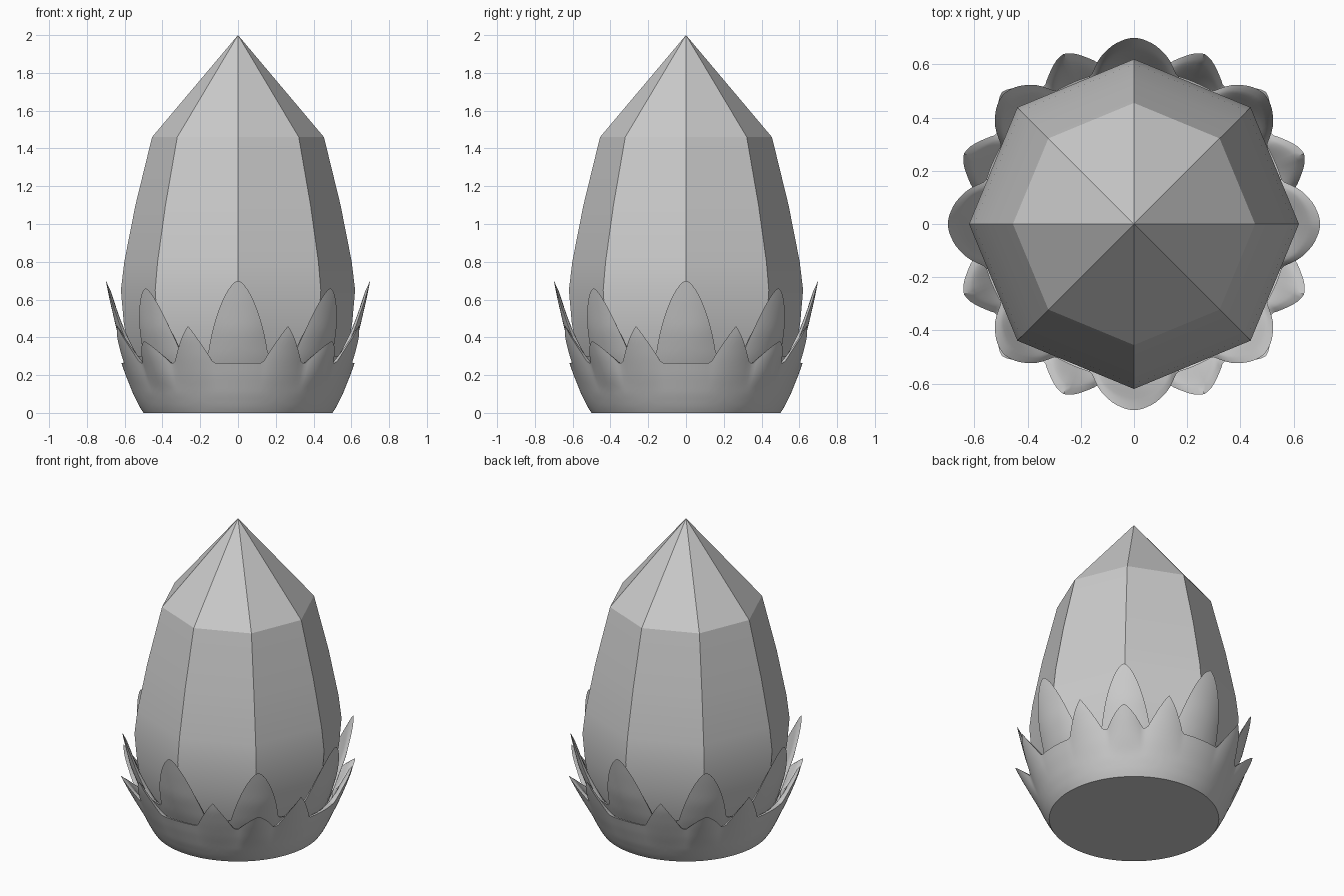
import bpy, bmesh, math

if "Cube" in bpy.data.objects:
    bpy.data.objects.remove(bpy.data.objects["Cube"])

grey = bpy.data.materials.new("stone grey")
grey.diffuse_color = (0.6, 0.6, 0.6, 1)
grey.use_nodes = True
grey.node_tree.nodes["Principled BSDF"].inputs["Base Color"].default_value = grey.diffuse_color


def lerp_profile(points, z):
    """Radius at height z along a list of (z, radius) points."""
    for (z0, r0), (z1, r1) in zip(points, points[1:]):
        if z <= z1:
            return r0 + (r1 - r0) * (z - z0) / (z1 - z0)
    return points[-1][1]


def finish(bm, name, angle):
    bmesh.ops.recalc_face_normals(bm, faces=bm.faces)
    mesh = bpy.data.meshes.new(name)
    bm.to_mesh(mesh)
    bm.free()
    mesh.materials.append(grey)
    ob = bpy.data.objects.new(name, mesh)
    bpy.context.collection.objects.link(ob)
    bpy.ops.object.select_all(action='DESELECT')
    ob.select_set(True)
    bpy.context.view_layer.objects.active = ob
    bpy.ops.object.shade_smooth_by_angle(angle=math.radians(angle))
    return ob


def loft(bm, rings):
    for a, b in zip(rings, rings[1:]):
        n = len(a)
        for i in range(n):
            j = (i + 1) % n
            bm.faces.new((a[i], a[j], b[j], b[i]))


# Eight-sided crystal with a pointed cap
bm = bmesh.new()
rings = []
for r, z in [(0.46, 0.05), (0.575, 0.3), (0.605, 0.48), (0.62, 0.65),
             (0.602, 0.8), (0.543, 1.1), (0.455, 1.46)]:
    rings.append([bm.verts.new((r * math.cos(k * math.pi / 4),
                                r * math.sin(k * math.pi / 4), z)) for k in range(8)])
loft(bm, rings)
bm.faces.new(rings[0])
tip = bm.verts.new((0, 0, 2))
for i in range(8):
    bm.faces.new((rings[-1][i], rings[-1][(i + 1) % 8], tip))
finish(bm, "crystal", 25)


def petal_ring(name, profile, petals, rim, thick, z_low, z_inner, cap):
    """Shell with pointed petals; petals = (angle, half width, tip height, flare, sharpness)."""
    n = 256
    bm = bmesh.new()
    columns = []
    for i in range(n):
        th = 2 * math.pi * i / n
        top, flare, ridge = rim, 0.0, 0.0
        for angle, width, tip_z, out, power in petals:
            d = abs((th - math.radians(angle) + math.pi) % (2 * math.pi) - math.pi)
            u = d / width
            if u < 1:
                h = rim + (tip_z - rim) * (1 - u ** power)
                if h > top:
                    top, flare = h, out
                ridge = max(ridge, 1 - u * u)
        pts = []
        for k in range(15):                      # outer side, going up
            z = z_low + (top - z_low) * k / 14
            s = max(0.0, (z - 0.12) / 0.3)
            pts.append((lerp_profile(profile, z) + flare * ridge * min(s, 1), z))
        r_top = pts[-1][0]
        for k in range(1, 9):                    # inner side, going down
            z = top + (z_inner - top) * k / 8
            s = max(0.0, (z - 0.12) / 0.3)
            r = lerp_profile(profile, z) + flare * ridge * min(s, 1)
            pts.append((min(r_top, r) - thick * math.sqrt(k / 8), z))
        columns.append([bm.verts.new((r * math.cos(th), r * math.sin(th), z))
                        for r, z in pts])
    loft(bm, [list(row) for row in zip(*columns)])
    if cap:
        bm.faces.new([c[0] for c in columns])
    return finish(bm, name, 50)


# Inner ring: eight tall petals, one on each crystal edge
tall = [(k * 45, 0.28 if k % 2 == 0 else 0.25, 0.7 if k % 2 == 0 else 0.66, 0.02, 1.6)
        for k in range(8)]
petal_ring("tall_petals", [(0.1, 0.50), (0.3, 0.58), (0.45, 0.625), (0.6, 0.66), (0.7, 0.68)],
           tall, 0.3, 0.045, 0.1, 0.25, False)

# Outer bowl: short petals between the tall ones, and low ones on the diagonals
short = [(22.5 + k * 45, 0.18, 0.46, 0.02, 1.1) for k in range(8)]
short += [(45 + k * 90, 0.17, 0.38, 0.055, 1.3) for k in range(4)]
petal_ring("bowl_with_short_petals",
           [(0, 0.50), (0.03, 0.52), (0.1, 0.555), (0.2, 0.595), (0.3, 0.63), (0.4, 0.66), (0.5, 0.68)],
           short, 0.265, 0.05, 0.0, 0.23, True)
